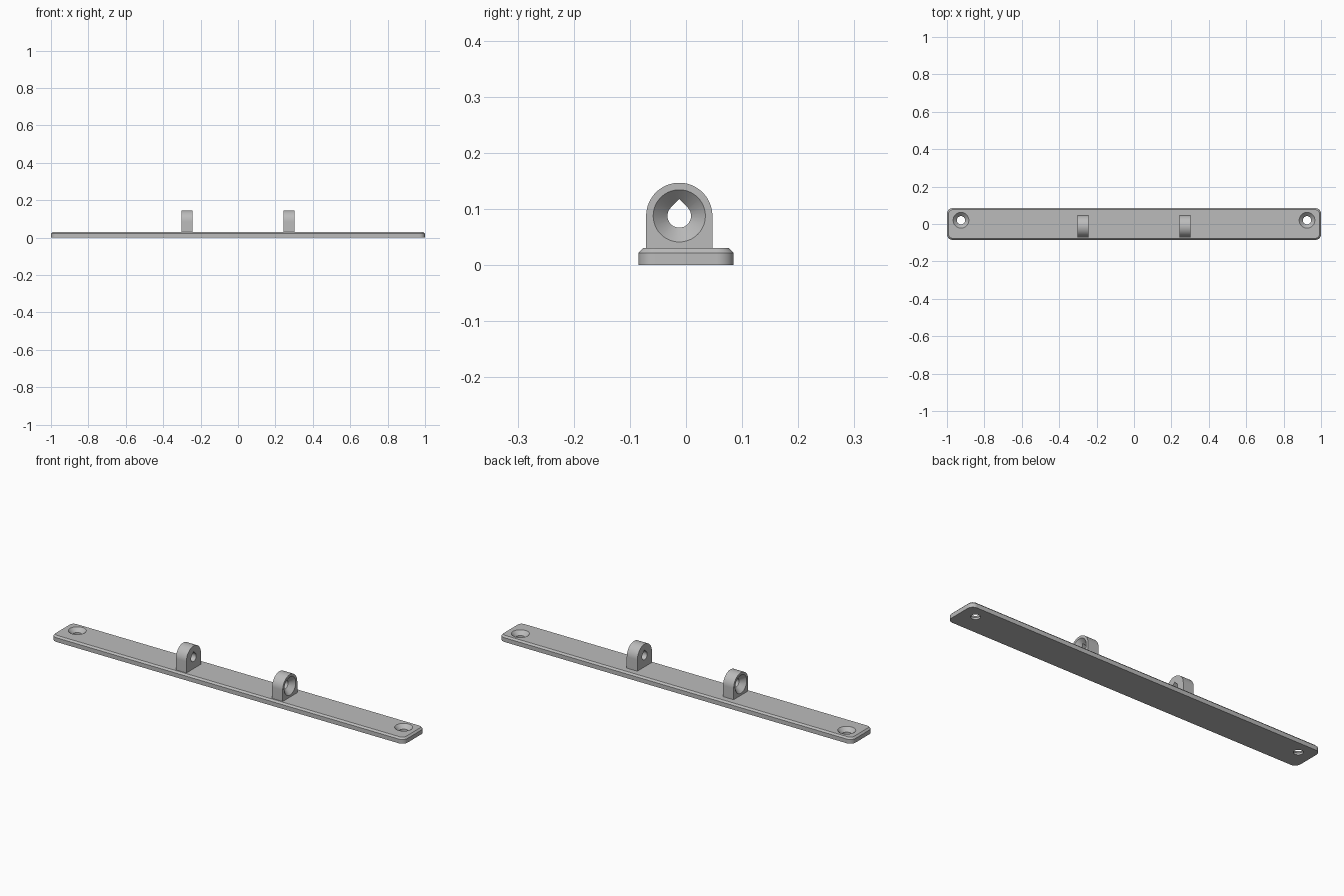
import bpy, bmesh
from math import sin, cos, pi, radians

if "Cube" in bpy.data.objects:
    bpy.data.objects.remove(bpy.data.objects["Cube"], do_unlink=True)

grey = bpy.data.materials.new("plain grey")
grey.use_nodes = True
grey.diffuse_color = (0.5, 0.5, 0.5, 1)
grey.node_tree.nodes["Principled BSDF"].inputs["Base Color"].default_value = (0.5, 0.5, 0.5, 1)


def arc(cx, cy, r, start, end, n):
    """Points along an arc, angles in degrees."""
    angles = [radians(start + (end - start) * i / n) for i in range(n + 1)]
    return [(cx + r * cos(a), cy + r * sin(a)) for a in angles]


def circle(cx, cy, r):
    return arc(cx, cy, r, 0, 360, 64)[:-1]


def rounded_rect(hx, hy, r):
    pts = []
    for k, (sx, sy) in enumerate([(1, 1), (-1, 1), (-1, -1), (1, -1)]):
        pts += arc(sx * (hx - r), sy * (hy - r), r, 90 * k, 90 * k + 90, 10)
    return pts


def loft(name, rings):
    """Closed solid skinned through matching rings of 3D points."""
    bm = bmesh.new()
    loops = [[bm.verts.new(p) for p in ring] for ring in rings]
    n = len(loops[0])
    for a, b in zip(loops, loops[1:]):
        for i in range(n):
            j = (i + 1) % n
            bm.faces.new((a[i], a[j], b[j], b[i]))
    bm.faces.new(loops[0])
    bm.faces.new(loops[-1])
    bmesh.ops.recalc_face_normals(bm, faces=bm.faces)
    mesh = bpy.data.meshes.new(name)
    bm.to_mesh(mesh)
    bm.free()
    mesh.materials.append(grey)
    obj = bpy.data.objects.new(name, mesh)
    bpy.context.collection.objects.link(obj)
    return obj


def at_z(points, z):
    return [(x, y, z) for x, y in points]


def at_x(points, x):
    return [(x, y, z) for y, z in points]


def finish(obj, cutters):
    """Cut the holes, drop the cutters and smooth the round faces."""
    bpy.ops.object.select_all(action="DESELECT")
    bpy.context.view_layer.objects.active = obj
    obj.select_set(True)
    for cutter in cutters:
        cutter.hide_render = True
        mod = obj.modifiers.new("hole", "BOOLEAN")
        mod.operation, mod.solver, mod.object = "DIFFERENCE", "EXACT", cutter
        bpy.ops.object.modifier_apply(modifier=mod.name)
        bpy.data.objects.remove(cutter, do_unlink=True)
    bpy.ops.object.shade_smooth_by_angle(angle=radians(30))


# Base plate: rounded corners, chamfered top edge
HALF_X, HALF_Y, CORNER, THICK, CHAMFER = 1.0, 0.085, 0.03, 0.03, 0.0085
side = rounded_rect(HALF_X, HALF_Y, CORNER)
top = rounded_rect(HALF_X - CHAMFER, HALF_Y - CHAMFER, CORNER - CHAMFER)
plate = loft("base_plate", [at_z(side, 0), at_z(side, THICK - CHAMFER), at_z(top, THICK)])

# Countersunk screw holes near both ends
screw_rings = [(0.022, -0.01), (0.022, 0.01), (0.042, 0.03), (0.052, 0.04)]
finish(plate, [loft("screw_cutter", [at_z(circle(s * 0.925, 0.02, r), z) for r, z in screw_rings])
               for s in (-1, 1)])

# Two upright lugs, each with a teardrop bore countersunk on its outer face
LUG_Y, LUG_Z, LUG_R, BORE = -0.012, 0.0875, 0.059, 0.021
INNER, OUTER = 0.243, 0.303
outline = arc(LUG_Y, LUG_Z, LUG_R, 0, 180, 40)
outline += [(LUG_Y - LUG_R, THICK - 0.004), (LUG_Y + LUG_R, THICK - 0.004)]
teardrop = arc(LUG_Y, LUG_Z, BORE, 135, 405, 48) + [(LUG_Y, LUG_Z + BORE * 2 ** 0.5)]
for s, label in ((1, "left"), (-1, "right")):
    lug = loft(label + "_lug", [at_x(outline, s * INNER), at_x(outline, s * OUTER)])
    bore = loft("bore_cutter", [at_x(teardrop, s * (INNER - 0.02)), at_x(teardrop, s * (OUTER + 0.02))])
    cone = loft("cone_cutter", [at_x(circle(LUG_Y, LUG_Z, r), s * (OUTER + r - 0.0465))
                                for r in (0.008, 0.0565)])
    finish(lug, [bore, cone])
